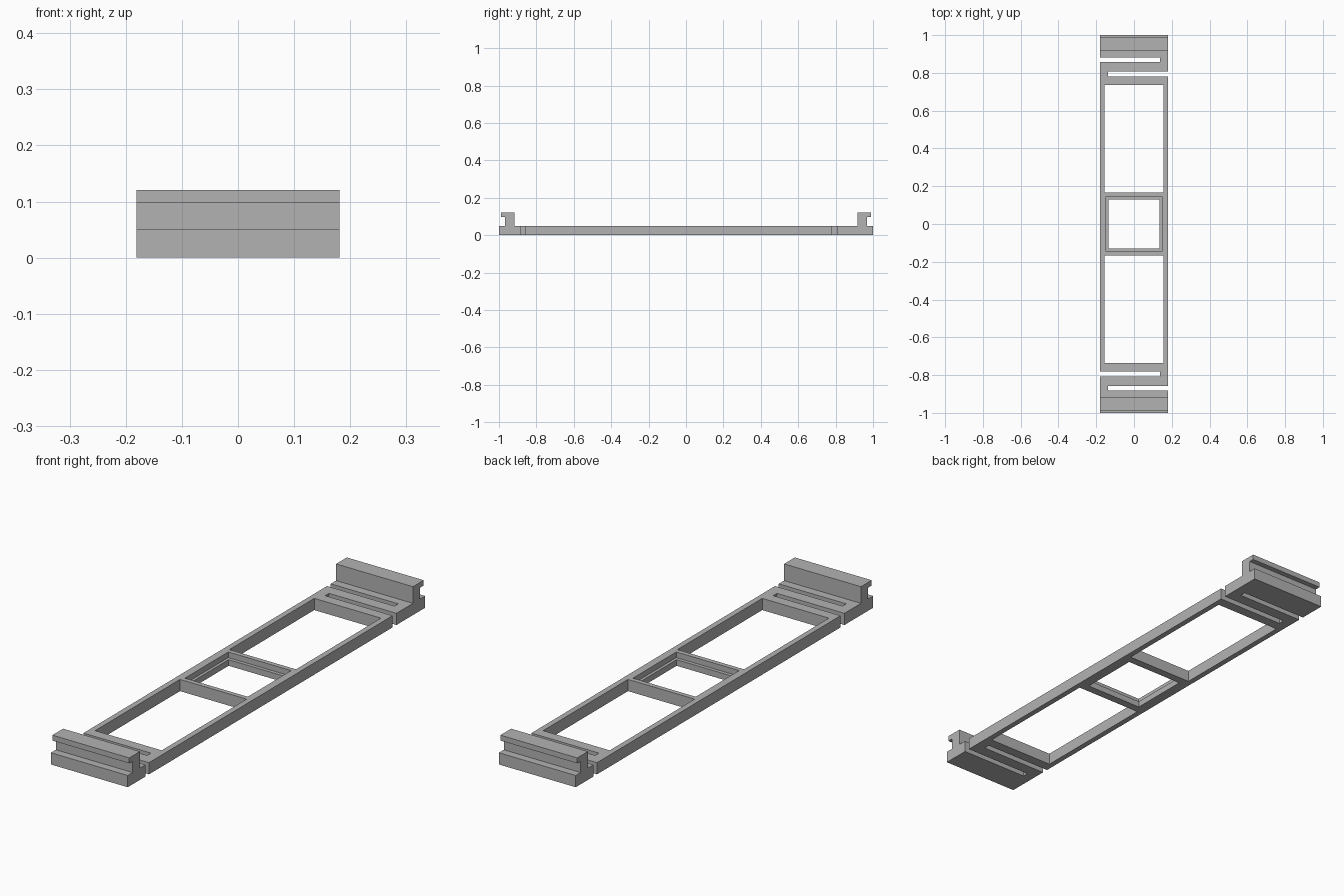
import bpy
import bmesh
from mathutils import Matrix

cube = bpy.data.objects.get("Cube")
if cube:
    bpy.data.objects.remove(cube, do_unlink=True)

HALF_W = 0.181     # half width of the whole bracket
THICK = 0.05       # plate thickness
CLIP_Y = 0.882     # where the end clips begin
NECK_X = 0.137     # inner end of the spring slots

grey = bpy.data.materials.new("plain grey")
grey.use_nodes = True
colour = (0.45, 0.45, 0.45, 1)
grey.diffuse_color = colour
grey.node_tree.nodes["Principled BSDF"].inputs["Base Color"].default_value = colour


def add_object(name, bm):
    bmesh.ops.recalc_face_normals(bm, faces=bm.faces)
    mesh = bpy.data.meshes.new(name)
    bm.to_mesh(mesh)
    bm.free()
    mesh.materials.append(grey)
    obj = bpy.data.objects.new(name, mesh)
    bpy.context.collection.objects.link(obj)
    return obj


def add_box(bm, x0, x1, y0, y1, z0, z1):
    place = Matrix.Translation(((x0 + x1) / 2, (y0 + y1) / 2, (z0 + z1) / 2))
    size = Matrix.Diagonal((x1 - x0, y1 - y0, z1 - z0, 1))
    bmesh.ops.create_cube(bm, size=1, matrix=place @ size)


def cut(target, name, boxes):
    bm = bmesh.new()
    for box in boxes:
        add_box(bm, *box)
    cutter = add_object(name, bm)
    cutter.hide_render = True
    mod = target.modifiers.new(name, 'BOOLEAN')
    mod.operation = 'DIFFERENCE'
    mod.solver = 'EXACT'
    mod.object = cutter
    bpy.context.view_layer.objects.active = target
    bpy.ops.object.modifier_apply(modifier=name)
    bpy.data.objects.remove(cutter, do_unlink=True)


# Long plate between the two clips
bm = bmesh.new()
add_box(bm, -HALF_W, HALF_W, -CLIP_Y, CLIP_Y, 0, THICK)
frame = add_object("frame", bm)

# Windows and spring slots; the two ends match by a half turn
openings = [(-0.136, 0.136, -0.131, 0.131, -0.1, 0.1)]
for s in (1, -1):
    for xa, xb, ya, yb in (
        (-0.157, 0.157, 0.166, 0.737),        # long window
        (-0.3, NECK_X, 0.857, 0.95),          # outer slot
        (-NECK_X, 0.3, 0.781, 0.807),         # inner slot
    ):
        xs, ys = sorted((s * xa, s * xb)), sorted((s * ya, s * yb))
        openings.append((*xs, *ys, -0.1, 0.1))
cut(frame, "openings", openings)

# Shallow seat around the middle window
cut(frame, "seat_recess", [(-0.148, 0.148, -0.146, 0.146, 0.026, 0.1)])

# Clips: side profile swept across the width
profile = [(CLIP_Y, 0), (1, 0), (1, THICK), (0.967, THICK), (0.967, 0.098),
           (0.99, 0.098), (0.99, 0.121), (0.918, 0.121), (0.918, THICK),
           (CLIP_Y, THICK)]
for name, s in (("back_clip", 1), ("front_clip", -1)):
    bm = bmesh.new()
    side = bm.faces.new([bm.verts.new((-HALF_W, s * y, z)) for y, z in profile])
    swept = bmesh.ops.extrude_face_region(bm, geom=[side])
    moved = [v for v in swept["geom"] if isinstance(v, bmesh.types.BMVert)]
    bmesh.ops.translate(bm, verts=moved, vec=(2 * HALF_W, 0, 0))
    add_object(name, bm)
